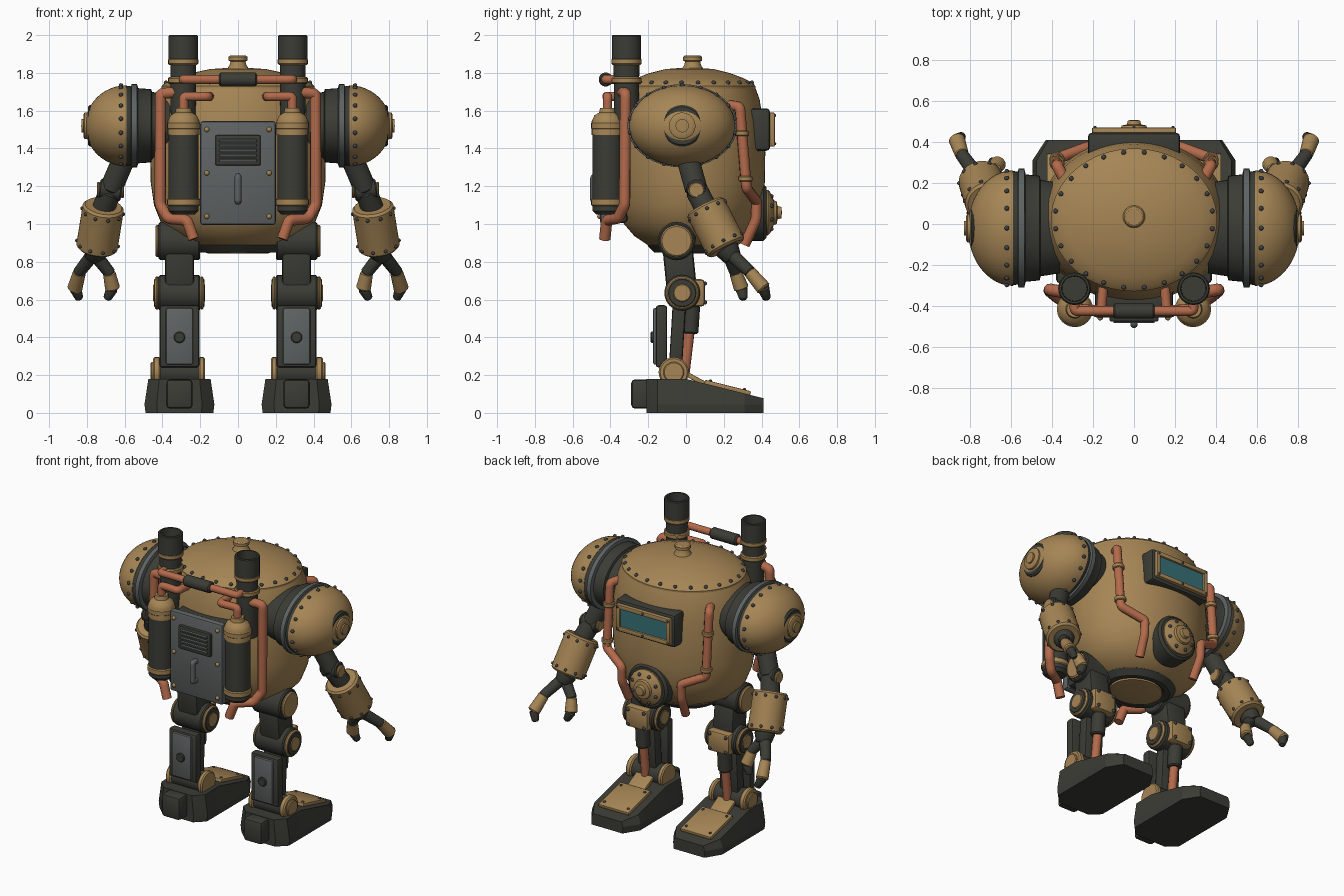
import bpy, bmesh, math
from mathutils import Vector, Matrix

cube = bpy.data.objects.get("Cube")
if cube:
    bpy.data.objects.remove(cube)


def material(name, rgb):
    m = bpy.data.materials.new(name)
    m.use_nodes = True
    m.diffuse_color = (*rgb, 1)
    m.node_tree.nodes["Principled BSDF"].inputs["Base Color"].default_value = (*rgb, 1)
    return m


BRASS = material("brass", (0.38, 0.235, 0.09))
DARK = material("dark_iron", (0.045, 0.045, 0.037))
STEEL = material("grey_steel", (0.115, 0.125, 0.125))
COPPER = material("copper", (0.45, 0.145, 0.07))
GLASS = material("teal_glass", (0.04, 0.17, 0.19))
RIVET = material("rivet_iron", (0.05, 0.055, 0.06))


def finish(name, bm, mat, angle=35):
    bmesh.ops.recalc_face_normals(bm, faces=bm.faces)
    me = bpy.data.meshes.new(name)
    bm.to_mesh(me)
    bm.free()
    me.materials.append(mat)
    me.shade_smooth()
    me.set_sharp_from_angle(angle=math.radians(angle))
    ob = bpy.data.objects.new(name, me)
    bpy.context.scene.collection.objects.link(ob)
    return ob


def lathe(name, profile, origin, axis, mat, scale=(1, 1, 1), n=32):
    """Turn (radius, height) points around an axis; scale squashes the result."""
    bm = bmesh.new()
    rot = Vector(axis).to_track_quat("Z", "Y").to_matrix()
    rings = []
    for r, h in profile:
        ring = []
        for i in range(n):
            a = math.tau * i / n
            p = rot @ Vector((r * math.cos(a), r * math.sin(a), h))
            ring.append(bm.verts.new(Vector(origin) + p * Vector(scale)))
        rings.append(ring)
    for lo, hi in zip(rings, rings[1:]):
        for i in range(n):
            j = (i + 1) % n
            bm.faces.new((lo[i], lo[j], hi[j], hi[i]))
    bm.faces.new(rings[0])
    bm.faces.new(rings[-1])
    bmesh.ops.remove_doubles(bm, verts=bm.verts, dist=1e-5)
    return finish(name, bm, mat)


def rod(name, a, b, r, mat, r2=None, bev=0.008, n=24):
    """Bevelled cylinder or cone between two points."""
    a, b = Vector(a), Vector(b)
    h, r2 = (b - a).length, r if r2 is None else r2
    prof = [(r - bev, 0), (r, bev), (r2, h - bev), (r2 - bev, h)]
    return lathe(name, prof, a, b - a, mat, n=n)


def box(name, center, size, mat, bev=0.012, rx=0):
    bm = bmesh.new()
    bmesh.ops.create_cube(bm, size=1)
    bmesh.ops.scale(bm, vec=size, verts=bm.verts)
    if bev:
        bmesh.ops.bevel(bm, geom=bm.edges[:], offset=bev, segments=2, profile=0.5, affect="EDGES")
    bmesh.ops.transform(bm, matrix=Matrix.Translation(center) @ Matrix.Rotation(rx, 4, "X"), verts=bm.verts)
    return finish(name, bm, mat)


def tube(name, pts, r, mat, fillet=0.035):
    """Pipe with short rounded corners."""
    pts = [Vector(p) for p in pts]
    path = [pts[0]]
    for a, p, b in zip(pts, pts[1:], pts[2:]):
        path += [p + (a - p).normalized() * fillet, p, p + (b - p).normalized() * fillet]
    path.append(pts[-1])
    cu = bpy.data.curves.new(name, "CURVE")
    cu.dimensions = "3D"
    cu.bevel_depth, cu.bevel_resolution, cu.use_fill_caps = r, 3, True
    sp = cu.splines.new("NURBS")
    sp.points.add(len(path) - 1)
    for q, p in zip(sp.points, path):
        q.co = (*p, 1)
    sp.order_u, sp.use_endpoint_u, sp.resolution_u = 3, True, 4
    cu.materials.append(mat)
    ob = bpy.data.objects.new(name, cu)
    bpy.context.scene.collection.objects.link(ob)


def rivets(name, pts, mat=RIVET, r=0.012):
    bm = bmesh.new()
    for p in pts:
        bmesh.ops.create_icosphere(bm, subdivisions=2, radius=r, matrix=Matrix.Translation(p))
    finish(name, bm, mat)


def ring(origin, axis, r, n, scale=(1, 1, 1)):
    rot = Vector(axis).to_track_quat("Z", "Y").to_matrix()
    turns = [math.tau * (i + 0.5) / n for i in range(n)]
    return [Vector(origin) + (rot @ Vector((r * math.cos(a), r * math.sin(a), 0))) * Vector(scale) for a in turns]


# Barrel body, riveted lid, cap and belly ring
UP, BACK, OVAL = (0, 0, 1), (0, 1, 0), (1, 0.86, 1)
lathe("body", [(0.2, 0.87), (0.26, 0.89), (0.34, 0.935), (0.405, 1.0), (0.445, 1.1), (0.462, 1.22), (0.465, 1.38),
               (0.452, 1.54), (0.43, 1.66), (0.4, 1.73), (0.2, 1.74)], (0, 0.02, 0), UP, BRASS, OVAL, 64)
lathe("lid", [(0.405, 1.715), (0.405, 1.73), (0.385, 1.748), (0.33, 1.772), (0.25, 1.798), (0.15, 1.82), (0, 1.83)],
      (0, 0.02, 0), UP, BRASS, OVAL, 64)
rivets("lid_rivets", ring((0, 0.02, 1.748), UP, 0.385, 24, OVAL))
lathe("lid_cap", [(0.065, 1.81), (0.045, 1.84), (0.04, 1.86), (0.05, 1.865), (0.05, 1.885), (0.04, 1.892)],
      (0, 0.035, 0), UP, BRASS, n=24)
lathe("belly_ring", [(0.17, 0.86), (0.185, 0.85), (0.22, 0.85), (0.26, 0.885), (0.24, 0.9)], (0, 0.02, 0), UP, DARK, OVAL, 48)
lathe("belly_plate", [(0.175, 0.88), (0.17, 0.847), (0.15, 0.843)], (0, 0.02, 0), UP, BRASS, OVAL, 48)

# Viewing window
box("window_base", (0, 0.385, 1.5), (0.45, 0.12, 0.225), DARK, 0.02)
for x in (-0.19, 0.19):
    box("window_frame_side", (x, 0.45, 1.5), (0.03, 0.04, 0.18), BRASS, 0.006)
for z in (1.425, 1.575):
    box("window_frame_bar", (0, 0.45, z), (0.41, 0.04, 0.03), BRASS, 0.006)
box("window_glass", (0, 0.445, 1.5), (0.36, 0.025, 0.13), GLASS, 0)
rivets("window_rivets", [(x, 0.47, z) for x in (-0.19, 0, 0.19) for z in (1.425, 1.575)], r=0.008)

# Round hatch
lathe("hatch_rim", [(0.15, 0.3), (0.15, 0.41), (0.135, 0.425)], (0, 0, 1.06), BACK, DARK)
lathe("hatch", [(0.12, 0.4), (0.12, 0.435), (0.11, 0.445), (0.065, 0.465), (0.06, 0.48), (0.035, 0.485), (0.03, 0.505), (0, 0.508)],
      (0, 0, 1.06), BACK, BRASS)
rivets("hatch_rivets", ring((0, 0.452, 1.06), BACK, 0.094, 8))

# Service panel with vent and handle
box("pack_block", (0, -0.37, 1.27), (0.38, 0.12, 0.53), DARK, 0.02)
box("panel", (0, -0.43, 1.27), (0.4, 0.05, 0.55), STEEL, 0.015)
box("vent", (0, -0.46, 1.39), (0.24, 0.03, 0.16), DARK, 0.008)
for i in range(5):
    box("vent_slat", (0, -0.475, 1.338 + i * 0.026), (0.2, 0.014, 0.014), STEEL, 0.003, 0.4)
tube("panel_handle", [(0, -0.45, 1.25), (0, -0.49, 1.25), (0, -0.49, 1.12), (0, -0.45, 1.12)], 0.018, STEEL, 0.02)
rivets("panel_rivets", [(x, -0.457, z) for x in (-0.165, 0.165) for z in (1.04, 1.27, 1.5)], BRASS, 0.014)
rod("cross_sleeve", (-0.1, -0.425, 1.765), (0.1, -0.425, 1.765), 0.037, DARK)


def foot(s, cx):
    half = [(0.12, -0.21), (0.185, -0.15), (0.185, 0), (0.185, 0.31), (0.12, 0.41)]
    outline = half + [(-x, y) for x, y in reversed(half)]
    bm = bmesh.new()
    rows = []
    for k in range(3):
        sx, row = (0.97, 1, 0.89)[k], []
        for x, y in outline:
            top = 0.18 - 0.25 * max(y, 0)
            row.append(bm.verts.new((cx + x * sx, y, (0, 0.045, top)[k])))
        rows.append(row)
    for a, b in zip(rows, rows[1:]):
        for i in range(len(a)):
            j = (i + 1) % len(a)
            bm.faces.new((a[i], a[j], b[j], b[i]))
    bm.faces.new(rows[0])
    for i in range(len(half) - 1):
        t = rows[2]
        bm.faces.new((t[i], t[i + 1], t[-2 - i], t[-1 - i]))
    finish("foot", bm, DARK, 15)
    box("heel", (cx, -0.235, 0.1), (0.14, 0.11, 0.155), DARK, 0.02)
    slope = -math.atan(0.25)
    box("toe_plate", (cx, 0.22, 0.133), (0.23, 0.25, 0.025), BRASS, 0.006, slope)
    box("instep_plate", (cx, 0.05, 0.18), (0.13, 0.13, 0.025), BRASS, 0.006, -0.5)
    rivets("toe_rivets", [(cx + x, y, 0.201 - 0.25 * y) for x in (-0.09, 0.09) for y in (0.13, 0.31)], r=0.009)


for s in (1, -1):
    V = lambda x, y, z: Vector((s * x, y, z))
    OUT = (s, 0, 0)

    # Shoulder collar and dome
    SH, SQ = V(0, -0.02, 1.52), (1, 1, 0.76)
    lathe("shoulder_collar", [(0.22, 0.36), (0.235, 0.455), (0.255, 0.46), (0.262, 0.53), (0.27, 0.54), (0.28, 0.595), (0.2, 0.6)],
          SH, OUT, DARK, SQ, 48)
    lathe("shoulder_band", [(0.27, 0.53), (0.29, 0.535), (0.29, 0.563), (0.27, 0.568)], SH, OUT, STEEL, SQ, 48)
    dome = [(0.282 * math.cos(a), 0.59 + 0.22 * math.sin(a)) for a in [i * math.pi / 24 for i in range(13)]]
    lathe("shoulder_dome", dome, SH, OUT, BRASS, SQ, 48)
    rivets("shoulder_rivets", ring(SH + V(0.62, 0, 0), OUT, 0.281, 18, SQ))
    lathe("shoulder_hub_ring", [(0.11, 0.74), (0.11, 0.785), (0.1, 0.795)], SH, OUT, DARK)
    lathe("shoulder_hub", [(0.07, 0.78), (0.07, 0.812), (0.06, 0.818), (0.035, 0.818), (0.035, 0.828), (0, 0.83)], SH, OUT, BRASS)

    # Arm
    elbow = V(0.675, 0.055, 1.18)
    rod("upper_arm", V(0.59, 0.0, 1.38), elbow, 0.06, DARK)
    rod("elbow_axle", elbow - V(0.06, 0, 0.01), elbow + V(0.06, 0, 0.01), 0.052, DARK)
    for d in (-1, 1):
        rod("elbow_cap", elbow + V(0.055 * d, 0, 0), elbow + V(0.072 * d, 0, 0), 0.042, BRASS, bev=0.005)
    top, end = V(0.712, 0.1, 1.095), V(0.748, 0.215, 0.87)
    rod("forearm_neck", elbow, top.lerp(end, 0.1), 0.06, DARK)
    rod("forearm", top, end, 0.11, BRASS, bev=0.012, n=32)
    down = end - top
    rivets("forearm_rivets", ring(top.lerp(end, 0.12), down, 0.11, 10) + ring(top.lerp(end, 0.88), down, 0.11, 10), r=0.01)
    rod("wrist", end, V(0.763, 0.25, 0.815), 0.065, DARK, 0.05)
    fingers = ([(0.775, 0.25, 0.83), (0.845, 0.345, 0.74), (0.865, 0.415, 0.655), (0.838, 0.43, 0.6)],
               [(0.75, 0.23, 0.83), (0.675, 0.265, 0.735), (0.663, 0.295, 0.655), (0.695, 0.305, 0.6)])
    for f in fingers:
        a, b, c, d = [V(*p) for p in f]
        rod("finger_base", a, b, 0.036, DARK, 0.032, n=16)
        rod("finger_middle", a.lerp(b, 0.9), c, 0.034, BRASS, 0.04, n=16)
        rod("finger_tip", b.lerp(c, 0.9), d, 0.032, DARK, 0.022, n=16)

    # Hip, thigh and knee
    CX = 0.31
    rod("hip_joint", V(0.2, -0.05, 0.91), V(0.42, -0.05, 0.91), 0.1, DARK)
    rod("hip_cap", V(0.415, -0.05, 0.91), V(0.437, -0.05, 0.91), 0.085, BRASS)
    box("hip_mount", V(0.27, -0.03, 0.96), (0.16, 0.16, 0.12), DARK)
    box("thigh", V(CX, -0.035, 0.78), (0.155, 0.16, 0.25), DARK, 0.02, 0.1)
    rod("knee_joint", V(0.2, -0.02, 0.635), V(0.42, -0.02, 0.635), 0.095, DARK)
    for x0, x1 in ((0.418, 0.44), (0.202, 0.182)):
        knee = V(x0, -0.02, 0.635), V(x1, -0.02, 0.635)
        rod("knee_rim", *knee, 0.088, BRASS)
        grow = knee[1] - knee[0]
        rod("knee_ring", knee[0], knee[1] + grow * 0.2, 0.075, DARK, bev=0.004)
        rod("knee_hub", knee[0], knee[1] + grow * 0.4, 0.048, BRASS, bev=0.005)
    box("knee_guard", V(CX, 0.065, 0.635), (0.17, 0.07, 0.145), BRASS, 0.02)
    rivets("knee_rivets", [V(CX + x, 0.1, 0.635 + z) for x in (-0.06, 0.06) for z in (-0.05, 0.05)])

    # Shin, piston and ankle
    box("shin_guard", V(CX, -0.13, 0.405), (0.21, 0.06, 0.33), DARK, 0.015)
    box("shin_plate", V(CX, -0.16, 0.405), (0.145, 0.03, 0.3), STEEL, 0.012)
    rod("shin_bolt", V(CX, -0.17, 0.4), V(CX, -0.187, 0.4), 0.03, DARK, bev=0.005)
    box("shin_column", V(CX, -0.045, 0.42), (0.14, 0.07, 0.4), DARK, 0.012, -0.06)
    rod("piston_sleeve", V(CX, 0.03, 0.57), V(CX, 0.02, 0.42), 0.045, DARK)
    rod("piston_rod", V(CX, 0.02, 0.45), V(CX, -0.01, 0.2), 0.028, COPPER)
    rod("ankle_joint", V(0.2, -0.065, 0.215), V(0.42, -0.065, 0.215), 0.07, DARK)
    for x0, x1 in ((0.41, 0.45), (0.21, 0.175)):
        rod("ankle_cap", V(x0, -0.065, 0.215), V(x1, -0.065, 0.215), 0.08, BRASS)
    rod("ankle_button", V(0.445, -0.065, 0.215), V(0.462, -0.065, 0.215), 0.055, BRASS, bev=0.005)
    foot(s, s * CX)

    # Smoke stack with hollow mouth
    lathe("stack", [(0.065, 1.45), (0.068, 1.85), (0.078, 1.86), (0.078, 1.995), (0.073, 2.0), (0.063, 2.0), (0.06, 1.9), (0, 1.9)],
          V(0.29, -0.315, 0), UP, DARK)
    for z in (1.76, 1.86):
        rod("stack_band", V(0.29, -0.315, z - 0.017), V(0.29, -0.315, z + 0.017), 0.08, BRASS, bev=0.006)

    # Pressure tank
    T = V(0.288, -0.415, 0)
    lathe("tank", [(0.06, 1.05), (0.08, 1.07), (0.08, 1.51), (0.06, 1.52)], T, UP, DARK)
    lathe("tank_top", [(0.084, 1.47), (0.084, 1.545), (0.07, 1.575), (0.045, 1.59), (0.04, 1.615)], T, UP, BRASS)
    for z in (1.52, 1.115):
        rod("tank_band", T + V(0, 0, z - 0.02), T + V(0, 0, z + 0.02), 0.088, BRASS, bev=0.006)

    # Copper pipes
    tube("cross_pipe", [V(0.29, -0.32, 1.765), V(0.29, -0.425, 1.765), V(0.08, -0.425, 1.765)], 0.024, COPPER)
    tube("tank_pipe", [T + V(0, 0, 1.59), T + V(0, 0, 1.675), V(0.16, -0.42, 1.675), V(0.15, -0.3, 1.675)], 0.025, COPPER)
    tube("side_pipe", [V(0.3, -0.34, 1.7), V(0.41, -0.32, 1.69), V(0.412, -0.325, 1.1), V(0.37, -0.36, 1.03),
                       V(0.27, -0.42, 1.02), V(0.235, -0.43, 0.92)], 0.03, COPPER)
    tube("rear_pipe", [V(0.34, 0.22, 1.63), V(0.375, 0.285, 1.62), V(0.375, 0.32, 1.19), V(0.225, 0.375, 1.12),
                       V(0.225, 0.37, 1.02), V(0.215, 0.31, 0.89)], 0.028, COPPER)
    for z in (1.48, 1.24):
        y = 0.285 + (1.62 - z) * 0.08
        rod("pipe_clamp", V(0.375, y, z - 0.015), V(0.375, y, z + 0.015), 0.037, BRASS, bev=0.005)
